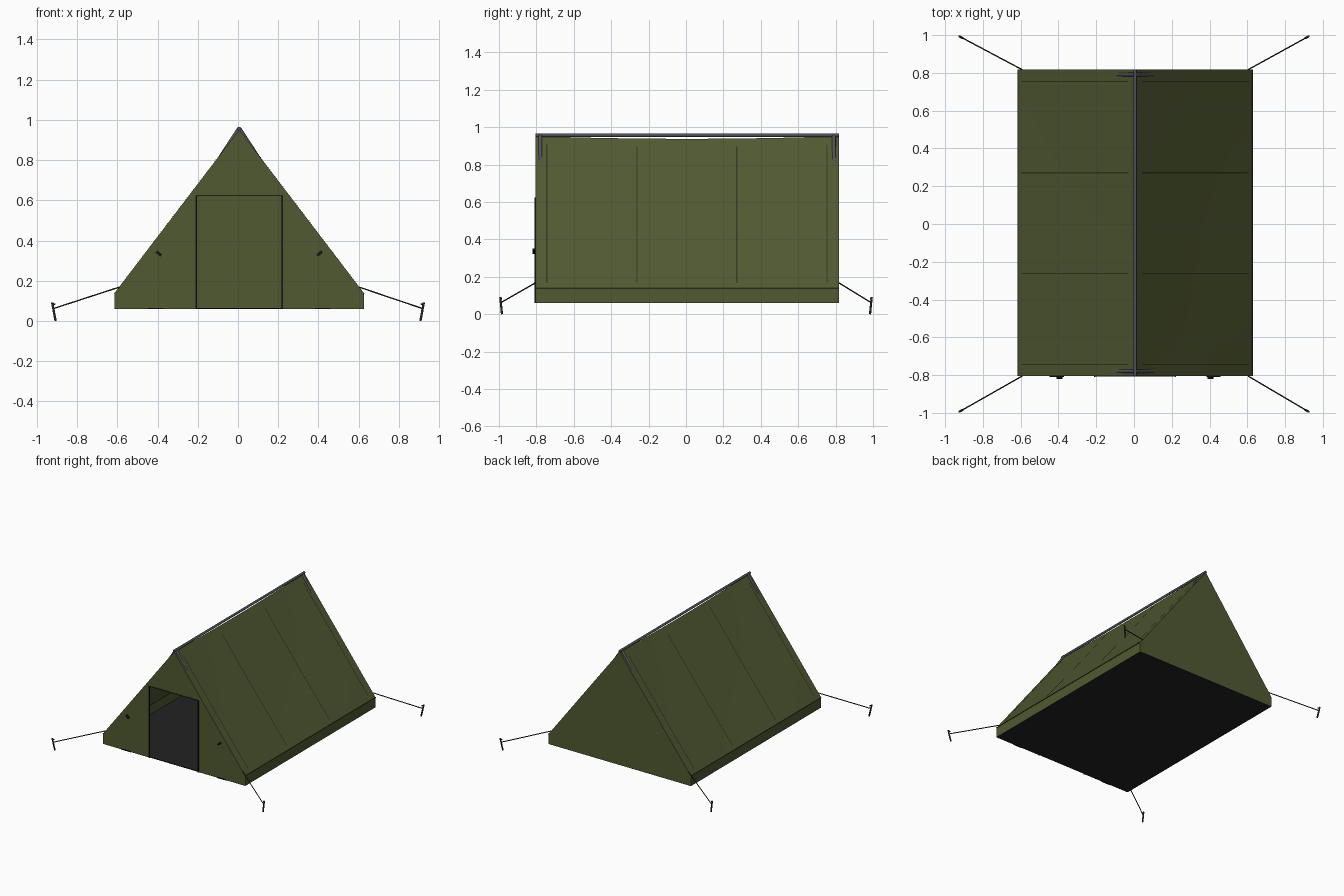
import bpy, bmesh, math
from mathutils import Vector

if "Cube" in bpy.data.objects:
    bpy.data.objects.remove(bpy.data.objects["Cube"])

CX, CY = 0.006, 0.006          # small offset of the tent inside its guy lines
W, L = 0.621, 0.811            # half width, half length
Z0, ZE, ZR = 0.06, 0.138, 0.952  # ground edge, eave, ridge
DOOR, DOOR_TOP = 0.214, 0.623


def mat(name, col):
    m = bpy.data.materials.new(name)
    m.diffuse_color = (*col, 1)
    m.use_nodes = True
    m.node_tree.nodes["Principled BSDF"].inputs["Base Color"].default_value = m.diffuse_color
    return m


OLIVE = mat("olive canvas", (0.080, 0.100, 0.031))
SEAM = mat("dark olive seam", (0.030, 0.038, 0.014))
FLOOR = mat("black groundsheet", (0.016, 0.016, 0.016))
METAL = mat("grey metal pole", (0.085, 0.088, 0.105))
ROPE = mat("dark rope", (0.020, 0.021, 0.015))
STAKE = mat("dark stake", (0.030, 0.030, 0.030))
BLACK = mat("black trim", (0.008, 0.008, 0.008))


def mesh(name, verts, faces, material, smooth=False):
    me = bpy.data.meshes.new(name)
    me.from_pydata([tuple(v) for v in verts], [], faces)
    me.materials.append(material)
    for p in me.polygons:
        p.use_smooth = smooth
    ob = bpy.data.objects.new(name, me)
    bpy.context.collection.objects.link(ob)
    return ob


def box(name, c, size, material, rot=(0, 0, 0)):
    bm = bmesh.new()
    bmesh.ops.create_cube(bm, size=1)
    bmesh.ops.scale(bm, vec=size, verts=bm.verts)
    me = bpy.data.meshes.new(name)
    bm.to_mesh(me)
    bm.free()
    me.materials.append(material)
    ob = bpy.data.objects.new(name, me)
    ob.location, ob.rotation_euler = c, rot
    bpy.context.collection.objects.link(ob)
    return ob


def rod(name, a, b, r, material, sides=10):
    a, b = Vector(a), Vector(b)
    q = (b - a).to_track_quat('Z', 'Y')
    ring = [q @ Vector((r * math.cos(2 * math.pi * i / sides),
                        r * math.sin(2 * math.pi * i / sides), 0)) for i in range(sides)]
    verts = [a + v for v in ring] + [b + v for v in ring]
    faces = [(i, (i + 1) % sides, sides + (i + 1) % sides, sides + i) for i in range(sides)]
    faces += [tuple(range(sides))[::-1], tuple(range(sides, 2 * sides))]
    ob = mesh(name, verts, faces, material)
    for p in ob.data.polygons:
        p.use_smooth = len(p.vertices) == 4
    return ob


def roof_point(side, s, y, lift=0.0):
    """Point on the sagging roof: s = 0 at the eave, 1 at the ridge."""
    sag = 1 - (y / L) ** 2
    n = Vector((0.793, 0, 0.609))
    x, z = W * (1 - s), ZE + (ZR - ZE) * s - 0.014 * sag * s
    off = lift - 0.004 * sag * math.sin(math.pi * s)
    return Vector((CX + side * (x + n.x * off), CY + y, z + n.z * off))


def grid(name, fn, nu, nv, flip, material, smooth=True):
    verts = [fn(i / nu, j / nv) for i in range(nu + 1) for j in range(nv + 1)]
    k = nv + 1
    faces = [(i * k + j, i * k + j + 1, (i + 1) * k + j + 1, (i + 1) * k + j)
             for i in range(nu) for j in range(nv)]
    if flip:
        faces = [f[::-1] for f in faces]
    return mesh(name, verts, faces, material, smooth)


for side, tag in ((-1, "left"), (1, "right")):
    # roof slope
    grid(f"{tag}_roof", lambda u, v: roof_point(side, u, (2 * v - 1) * L), 8, 16, side > 0, OLIVE)
    # low vertical side wall
    x = CX + side * W
    f = (0, 1, 2, 3) if side > 0 else (3, 2, 1, 0)
    mesh(f"{tag}_side_wall", [(x, CY - L, Z0), (x, CY + L, Z0), (x, CY + L, ZE), (x, CY - L, ZE)],
         [f], OLIVE)
    # eave seam
    box(f"{tag}_eave_seam", (x, CY, ZE), (0.004, 2 * L, 0.004), SEAM)
    # seams running up the slope
    for n, y in enumerate((-0.75, -0.268, 0.265, 0.748)):
        grid(f"{tag}_roof_seam_{n + 1}",
             lambda u, v: roof_point(side, 0.035 + 0.91 * u, y + (v - 0.5) * 0.007, 0.003),
             8, 1, side > 0, SEAM)


def outline(*pts, y):
    return [(CX + px, CY + y, pz) for px, pz in pts]


# back gable
mesh("back_wall", outline((-W, Z0), (W, Z0), (W, ZE), (0, ZR), (-W, ZE), y=L),
     [(4, 3, 2, 1, 0)], OLIVE)

# front gable with open doorway: two sides and the piece over the door
xt = W * (ZR - DOOR_TOP) / (ZR - ZE)
mesh("front_wall", outline((-W, Z0), (-DOOR, Z0), (-DOOR, DOOR_TOP), (-xt, DOOR_TOP), (-W, ZE),
                           (DOOR, Z0), (W, Z0), (W, ZE), (xt, DOOR_TOP), (DOOR, DOOR_TOP),
                           (0, ZR), y=-L),
     [(0, 1, 2, 3, 4), (5, 6, 7, 8, 9), (3, 2, 9, 8, 10)], OLIVE)

# groundsheet
box("groundsheet", (CX, CY, Z0 + 0.003), (2 * W - 0.004, 2 * L - 0.004, 0.006), FLOOR)

# door zips and header seam
for side, tag in ((-1, "left"), (1, "right")):
    box(f"{tag}_door_zip", (CX + side * DOOR, CY - L - 0.002, (Z0 + DOOR_TOP) / 2),
        (0.007, 0.008, DOOR_TOP - Z0), BLACK)
    # toggles and hem tabs beside the door
    box(f"{tag}_door_toggle", (CX + side * 0.4, CY - L - 0.008, 0.336),
        (0.03, 0.014, 0.013), BLACK, (0, -side * math.radians(38), 0))
    box(f"{tag}_hem_tab", (CX + side * 0.415, CY - L - 0.002, Z0 + 0.003),
        (0.075, 0.006, 0.006), BLACK)
box("door_header_seam", (CX, CY - L - 0.001, DOOR_TOP), (2 * DOOR, 0.005, 0.005), SEAM)

# ridge pole and A-frame legs
rod("ridge_pole", (CX, CY - L, 0.957), (CX, CY + L, 0.957), 0.009, METAL, 12)
for end, ename in ((-1, "front"), (1, "back")):
    for side, tag in ((-1, "left"), (1, "right")):
        y = CY + end * 0.785
        rod(f"{ename}_{tag}_frame_leg", (CX, y, 0.958), (CX + side * 0.58, y, 0.07),
            0.010, METAL, 12)

        # guy line and leaning stake
        rod(f"{ename}_{tag}_guy_line", (CX + side * 0.598, CY + end * L, 0.168),
            (side * 0.918, end * 0.99, 0.062), 0.0035, ROPE, 6)
        top = Vector((side * 0.924, end * 0.993, 0.092))
        rod(f"{ename}_{tag}_stake", (side * 0.907, end * 0.984, 0.001), top, 0.006, STAKE, 8)
        rod(f"{ename}_{tag}_stake_hook", top + Vector((-side * 0.004, -end * 0.002, -0.006)),
            top + Vector((-side * 0.014, -end * 0.007, -0.009)), 0.004, STAKE, 6)
